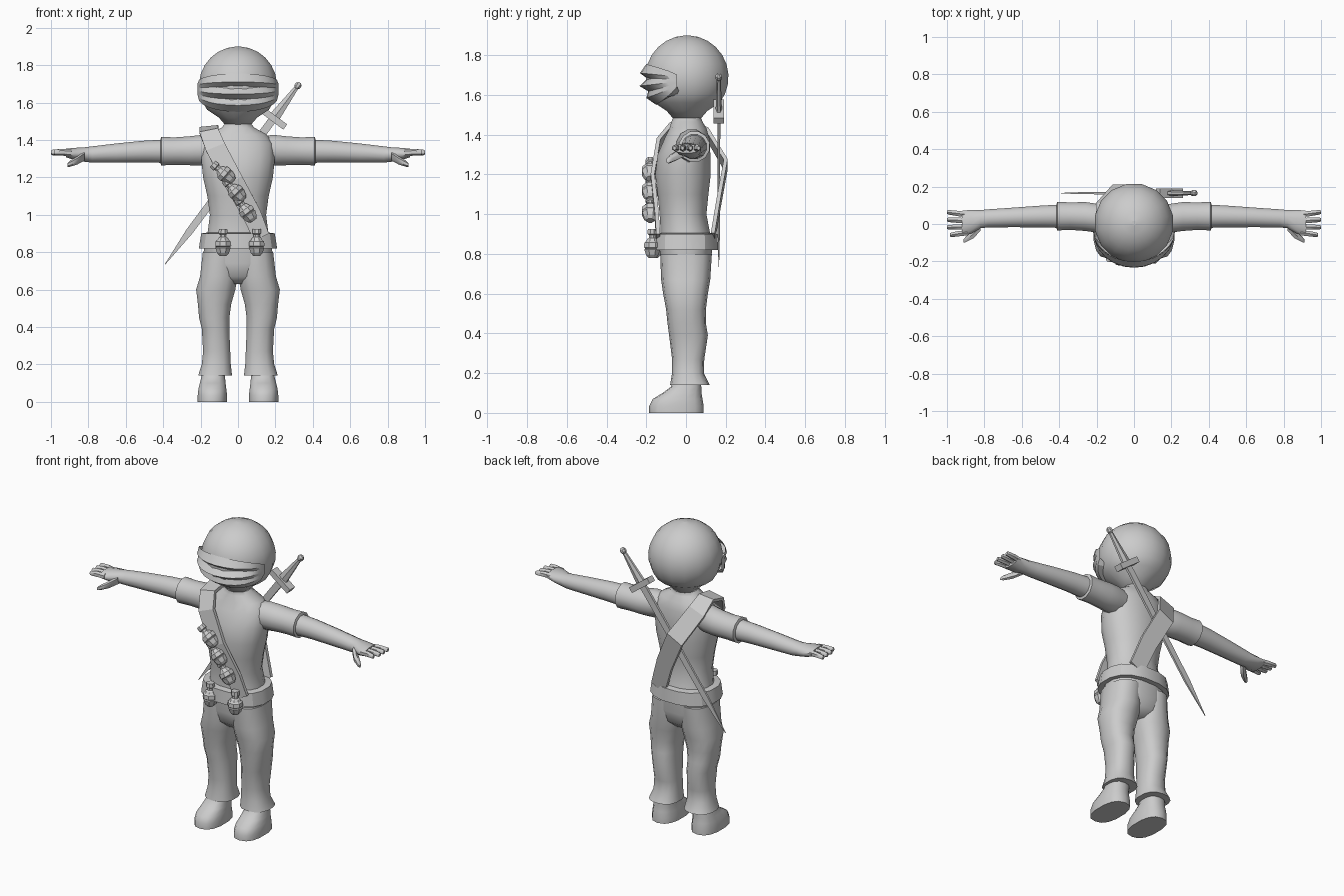
import bpy, bmesh, math
from mathutils import Vector, Matrix

grey = bpy.data.materials.new("plain_grey")
grey.diffuse_color = (0.6, 0.6, 0.6, 1)


def finish(name, bm, smooth=None):
    bmesh.ops.recalc_face_normals(bm, faces=bm.faces[:])
    me = bpy.data.meshes.new(name)
    bm.to_mesh(me)
    bm.free()
    me.materials.append(grey)
    ob = bpy.data.objects.new(name, me)
    bpy.context.collection.objects.link(ob)
    if smooth:
        bpy.ops.object.select_all(action='DESELECT')
        ob.select_set(True)
        bpy.context.view_layer.objects.active = ob
        bpy.ops.object.shade_smooth_by_angle(angle=math.radians(smooth))
    return ob


def skin(bm, rings, caps=True, loop=False):
    """Bridge rings of points with quads."""
    vs = [[bm.verts.new(p) for p in r] for r in rings]
    n = len(vs[0])
    pairs = list(zip(vs, vs[1:])) + ([(vs[-1], vs[0])] if loop else [])
    for a, b in pairs:
        for i in range(n):
            j = (i + 1) % n
            bm.faces.new((a[i], a[j], b[j], b[i]))
    if caps and not loop:
        bm.faces.new(vs[0])
        bm.faces.new(vs[-1])


def oval(n, ru, rv, e=2.0):
    out = []
    for i in range(n):
        t = 2 * math.pi * (i + 0.5) / n
        c, s = math.cos(t), math.sin(t)
        out.append((ru * math.copysign(abs(c) ** (2 / e), c), rv * math.copysign(abs(s) ** (2 / e), s)))
    return out


def loft_z(name, rows, n=16, e=2.0, smooth=60, loop=False):
    """Rows: z, x centre, y centre, x radius, y radius."""
    bm = bmesh.new()
    skin(bm, [[(cx + u, cy + v, z) for u, v in oval(n, rx, ry, e)] for z, cx, cy, rx, ry in rows], loop=loop)
    return finish(name, bm, smooth)


def loft_x(name, rows, side, n=12, e=2.0, smooth=50):
    """Rows: x, y centre, z centre, y radius, z radius."""
    bm = bmesh.new()
    skin(bm, [[(side * x, cy + u, cz + v) for u, v in oval(n, ry, rz, e)] for x, cy, cz, ry, rz in rows])
    return finish(name, bm, smooth)


# Torso and neck
loft_z("torso", [(.84, 0, 0, .175, .14), (.92, 0, -.005, .163, .125), (1.0, 0, -.015, .153, .12),
                 (1.1, 0, -.015, .167, .13), (1.2, 0, -.015, .19, .142), (1.3, 0, -.01, .2, .135),
                 (1.38, 0, .005, .195, .115), (1.43, 0, .01, .155, .095), (1.465, 0, .005, .09, .08),
                 (1.49, 0, .005, .068, .07), (1.54, 0, .005, .09, .09)], e=2.2)

# Head, a ball narrowing into the neck
head = [(1.48, 0, .005, .07, .07), (1.52, 0, .005, .105, .105)]
for i in range(10):
    a = math.radians(-38 + i * 14)
    head.append((1.69 + .21 * math.sin(a), 0, .005, .213 * math.cos(a), .213 * math.cos(a)))
loft_z("head", head + [(1.9, 0, .005, .012, .012)])

# Pleated face mask: alternating ridges and valleys that converge at the temples
bm = bmesh.new()
rows = []
for yf, zf in [(-.2, 1.755), (-.232, 1.71), (-.195, 1.682), (-.234, 1.645), (-.19, 1.618),
               (-.2, 1.585), (-.15, 1.55)]:
    row = []
    for i in range(13):
        t = math.radians(-90 + i * 15)
        c = max(0, math.cos(t))
        row.append(bm.verts.new((.216 * math.sin(t), -.045 + (yf + .045) * c,
                                 1.68 + (zf - 1.68) * (.3 + .7 * c ** .8))))
    rows.append(row)
rows.append([bm.verts.new((v.co.x * .8, v.co.y * .6, 1.6)) for v in rows[-1]])
for a, b in zip(rows, rows[1:]):
    for i in range(12):
        bm.faces.new((a[i], a[i + 1], b[i + 1], b[i]))
finish("face_mask", bm, 25)

# Hips
loft_z("hips", [(.63, 0, 0, .06, .07), (.67, 0, 0, .15, .115), (.74, 0, 0, .19, .128),
                (.86, 0, 0, .183, .135)], e=2.4)

for s, tag in ((1, "right"), (-1, "left")):
    # Trouser leg: z, inner x, outer x, front y, back y
    leg = [(.14, .03, .215, -.08, .12), (.2, .037, .195, -.07, .09), (.27, .04, .188, -.07, .092),
           (.39, .045, .195, -.085, .11), (.45, .044, .21, -.093, .1), (.52, .035, .216, -.1, .1),
           (.6, .012, .226, -.115, .11), (.67, .0, .205, -.125, .122), (.8, .0, .19, -.13, .13)]
    loft_z(tag + "_trouser_leg", [(z, s * (a + b) / 2, (f + k) / 2, (b - a) / 2, (k - f) / 2)
                                  for z, a, b, f, k in leg], n=14, e=2.4)
    # Shoe
    loft_z(tag + "_shoe", [(0, s * .137, -.048, .08, .137), (.035, s * .137, -.048, .08, .137),
                           (.07, s * .137, -.042, .076, .125), (.1, s * .135, -.02, .07, .098),
                           (.13, s * .133, .0, .065, .077), (.2, s * .125, .01, .058, .06)], n=14, e=2.5)
    # Sleeve, bare arm and palm
    loft_x(tag + "_sleeve", [(.1, .02, 1.35, .07, .07), (.19, .03, 1.345, .08, .085),
                             (.26, .04, 1.342, .08, .08), (.34, .042, 1.34, .076, .076),
                             (.41, .042, 1.34, .079, .079), (.415, .042, 1.34, .066, .066)], s)
    loft_x(tag + "_arm", [(.36, .042, 1.34, .066, .066), (.5, .04, 1.338, .06, .06),
                          (.65, .035, 1.33, .054, .053), (.78, .03, 1.322, .05, .045),
                          (.82, .026, 1.322, .05, .04), (.87, .012, 1.325, .066, .034),
                          (.92, .003, 1.33, .07, .024)], s)
    # Four fingers
    for k in range(4):
        y = .056 - k * .036
        tip = 1.0 if k in (1, 2) else .985 + .015 * (k == 0)
        loft_x(f"{tag}_finger_{k + 1}", [(.89, y * .9, 1.33, .016, .019), (.94, y, 1.334, .0165, .018),
                                         (tip - .008, y * 1.12, 1.333, .014, .015),
                                         (tip, y * 1.12, 1.332, .009, .01)], s, n=6)
    # Thumb
    loft_x(tag + "_thumb", [(.82, -.01, 1.315, .03, .025), (.86, -.055, 1.29, .026, .022),
                            (.9, -.083, 1.272, .017, .016), (.912, -.09, 1.266, .01, .01)], s, n=6)

# Belt: a closed band around the waist
loft_z("belt", [(.82, 0, -.005, .213, .17), (.9, 0, -.005, .2, .165),
                (.905, 0, -.005, .165, .125), (.82, 0, -.005, .175, .135)], n=16, e=2.3, smooth=25, loop=True)

# Shoulder strap: path centre with half-width offset
path = [((.125, -.14, .88), (.04, 0, .02)), ((.075, -.148, 1.0), (.045, 0, .022)),
        ((-.025, -.168, 1.18), (.048, 0, .024)), ((-.12, -.138, 1.36), (.05, 0, .02)),
        ((-.155, -.075, 1.445), (.05, 0, .01)), ((-.155, .02, 1.465), (.05, 0, .005)),
        ((-.15, .105, 1.41), (.05, 0, .02)), ((-.065, .2, 1.25), (.05, 0, .026)),
        ((.03, .165, 1.06), (.048, 0, .026)), ((.095, .135, .88), (.045, 0, .025))]
bm = bmesh.new()
rings = []
for i, (p, w) in enumerate(path):
    p, w = Vector(p), Vector(w)
    run = Vector(path[min(i + 1, 9)][0]) - Vector(path[max(i - 1, 0)][0])
    nrm = run.cross(w).normalized() * .01
    rings.append([p - w - nrm, p + w - nrm, p + w + nrm, p - w + nrm])
skin(bm, rings)
finish("shoulder_strap", bm)


# Grenades: ribbed eight-sided body, neck and cap
def grenade(name, pos, tilt):
    ob = loft_z(name, [(z, 0, 0, r, r) for z, r in
                       ((-.065, .02), (-.05, .034), (-.022, .044), (-.018, .038), (-.012, .045),
                        (.012, .043), (.018, .034), (.03, .027), (.036, .018), (.05, .018),
                        (.055, .026), (.08, .024))], n=8, smooth=None)
    ob.data.transform(Matrix.Translation(pos) @ Matrix.Rotation(tilt, 4, 'Y'))


for i, (x, z) in enumerate(((-.075, 1.22), (-.015, 1.125), (.045, 1.02))):
    grenade(f"strap_grenade_{i + 1}", (x, -.18, z), math.radians(-50 + 7 * i))
for i, x in enumerate((-.08, .1)):
    grenade(f"belt_grenade_{i + 1}", (x, -.16 - .01 * i, .845), 0)

# Sword across the back, built along z then tilted
top, tip = Vector((.32, .165, 1.69)), Vector((-.39, .165, .735))
L = (top - tip).length
tilt = Matrix.Translation(tip) @ Matrix.Rotation(math.atan2(.71, .955), 4, 'Y')


def sword_part(name, rows, n, e=2.0):
    ob = loft_z(name, [(z, 0, 0, a, b) for z, a, b in rows], n=n, e=e, smooth=None)
    ob.data.transform(tilt)


sword_part("sword_blade", [(0, .002, .002), (.22, .027, .008), (L - .22, .03, .011)], 4)
sword_part("sword_guard", [(L - .235, .11, .036), (L - .2, .11, .036)], 4)
sword_part("sword_grip", [(L - .21, .034, .016), (L - .01, .013, .01)], 6)
sword_part("sword_pommel", [(L - .02, .008, .008), (L - .008, .019, .017), (L + .008, .019, .017),
                            (L + .02, .008, .008)], 8)
